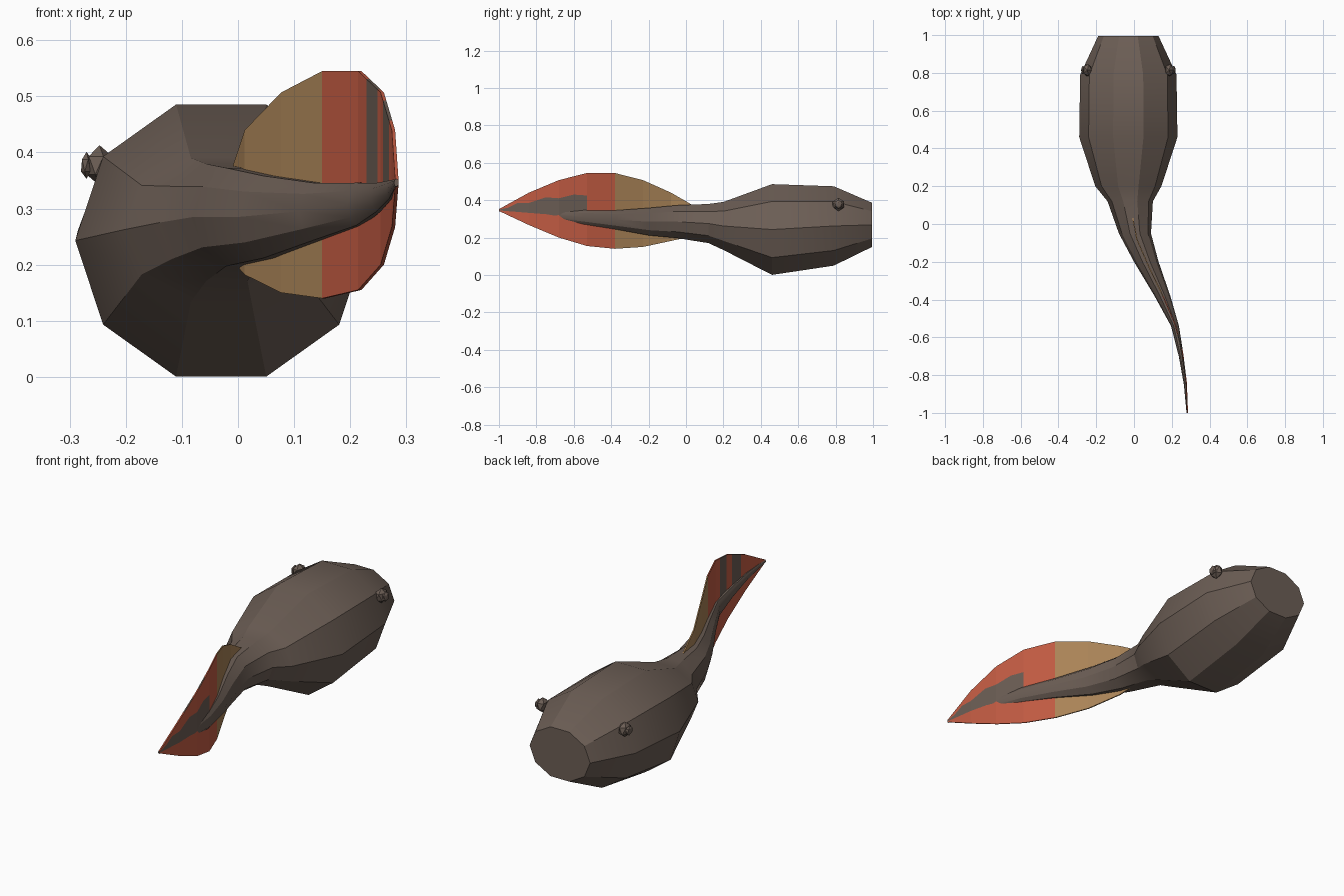
import bpy, bmesh
from math import cos, sin, pi

cube = bpy.data.objects.get("Cube")
if cube:
    bpy.data.objects.remove(cube)


def material(name, rgb):
    m = bpy.data.materials.new(name)
    m.use_nodes = True
    m.diffuse_color = (*rgb, 1)
    m.node_tree.nodes["Principled BSDF"].inputs["Base Color"].default_value = (*rgb, 1)
    return m


BROWN = material("dark brown skin", (0.15, 0.112, 0.091))
TAN = material("tan fin", (0.42, 0.24, 0.10))
RUST = material("rust fin", (0.56, 0.11, 0.058))


def finish(bm, name, mats):
    bmesh.ops.recalc_face_normals(bm, faces=bm.faces)
    mesh = bpy.data.meshes.new(name)
    bm.to_mesh(mesh)
    bm.free()
    for m in mats:
        mesh.materials.append(m)
    ob = bpy.data.objects.new(name, mesh)
    bpy.context.collection.objects.link(ob)
    return ob


def interp(y, pts):
    """Linear lookup in (y, value) points ordered by falling y."""
    for (y0, a), (y1, b) in zip(pts, pts[1:]):
        if y >= y1:
            return a + (b - a) * (y0 - y) / (y0 - y1)
    return pts[-1][1]


# Body and tail: ten-sided rings as (y, centre x, centre z, radius x, radius z)
rings = [
    (0.995, -0.03, 0.268, 0.16, 0.124), (0.79, -0.03, 0.262, 0.255, 0.223),
    (0.46, -0.03, 0.243, 0.26, 0.255), (0.2, -0.03, 0.262, 0.175, 0.135),
    (0.12, -0.02, 0.275, 0.12, 0.11), (-0.05, 0.005, 0.285, 0.085, 0.092),
    (-0.2, 0.065, 0.285, 0.065, 0.077), (-0.38, 0.15, 0.295, 0.042, 0.053),
    (-0.54, 0.217, 0.308, 0.021, 0.04), (-0.7, 0.25, 0.32, 0.013, 0.027),
    (-0.85, 0.272, 0.334, 0.008, 0.017), (-1.0, 0.282, 0.346, 0.004, 0.007)]
SIDES = 10
bm = bmesh.new()
loops = [[bm.verts.new((cx + rx * cos(2 * pi * i / SIDES), y,
                        cz + rz * sin(2 * pi * i / SIDES))) for i in range(SIDES)]
         for y, cx, cz, rx, rz in rings]
for a, b in zip(loops, loops[1:]):
    for i in range(SIDES):
        j = (i + 1) % SIDES
        bm.faces.new((a[i], a[j], b[j], b[i]))
bm.faces.new(loops[0])
bm.faces.new(loops[-1])
body = finish(bm, "body_and_tail", [BROWN])
bpy.context.view_layer.objects.active = body
body.select_set(True)
bpy.ops.object.shade_smooth_by_angle(angle=0.44)

# Tail fin: thin blade following the tail, rows run from bottom to top
centre = [(0.05, -0.01), (-0.08, 0.015), (-0.23, 0.08), (-0.38, 0.153),
          (-0.53, 0.217), (-0.68, 0.257), (-0.84, 0.277), (-1, 0.283)]
top = [(0.05, 0.365), (-0.08, 0.44), (-0.23, 0.507), (-0.38, 0.545),
       (-0.53, 0.545), (-0.68, 0.507), (-0.84, 0.44), (-1, 0.352)]
bottom = [(0.05, 0.21), (-0.08, 0.182), (-0.23, 0.15), (-0.38, 0.14),
          (-0.53, 0.155), (-0.68, 0.2), (-0.84, 0.267), (-1, 0.342)]
middle = [(0.05, 0.29), (-0.38, 0.295), (-0.54, 0.308), (-1, 0.345)]
patch = [(0.05, 0.33), (-0.38, 0.42), (-0.53, 0.425), (-0.6, 0.43), (-0.68, 0.41),
         (-0.75, 0.415), (-0.84, 0.385), (-0.9, 0.385), (-0.95, 0.36), (-1, 0.349)]
stripes = [(-0.585, -0.66), (-0.715, -0.8)]
ys = sorted({p[0] for p in centre + patch} | {y for s in stripes for y in s},
            reverse=True)


def fin_colour(side, row, y):
    if y > -0.38:
        return 0
    striped = side < 0 and row > 0 and any(a > y > b for a, b in stripes)
    patched = side > 0 and row == 1 and y < -0.53
    return 2 if striped or patched else 1


bm = bmesh.new()
grid = {}
for side in (-1, 1):
    for c, y in enumerate(ys):
        for r, curve in enumerate((bottom, middle, patch, top)):
            x = interp(y, centre) + side * 0.003
            grid[side, c, r] = bm.verts.new((x, y, interp(y, curve)))
for c in range(len(ys) - 1):
    mid_y = (ys[c] + ys[c + 1]) / 2
    for side in (-1, 1):
        for r in range(3):
            f = bm.faces.new([grid[side, c, r], grid[side, c + 1, r],
                              grid[side, c + 1, r + 1], grid[side, c, r + 1]])
            f.material_index = fin_colour(side, r, mid_y)
    for r in (0, 3):
        f = bm.faces.new([grid[-1, c, r], grid[-1, c + 1, r],
                          grid[1, c + 1, r], grid[1, c, r]])
        f.material_index = fin_colour(-1, r, mid_y)
for c in (0, len(ys) - 1):
    for r in range(3):
        f = bm.faces.new([grid[-1, c, r], grid[1, c, r],
                          grid[1, c, r + 1], grid[-1, c, r + 1]])
        f.material_index = fin_colour(-1, 0, ys[c])
finish(bm, "tail_fin", [TAN, RUST, BROWN])

# Eyes: faceted ball with a smaller flattened ball on the outside
for side, name in ((-1, "right"), (1, "left")):
    for part, out, size in (("eye", 0.217, (0.026, 0.036, 0.036)),
                            ("pupil", 0.24, (0.011, 0.024, 0.024))):
        bm = bmesh.new()
        bmesh.ops.create_icosphere(bm, subdivisions=1, radius=1)
        bmesh.ops.scale(bm, vec=size, verts=bm.verts)
        bmesh.ops.translate(bm, vec=(-0.03 + side * out, 0.815, 0.377), verts=bm.verts)
        finish(bm, f"{name}_{part}", [BROWN])
